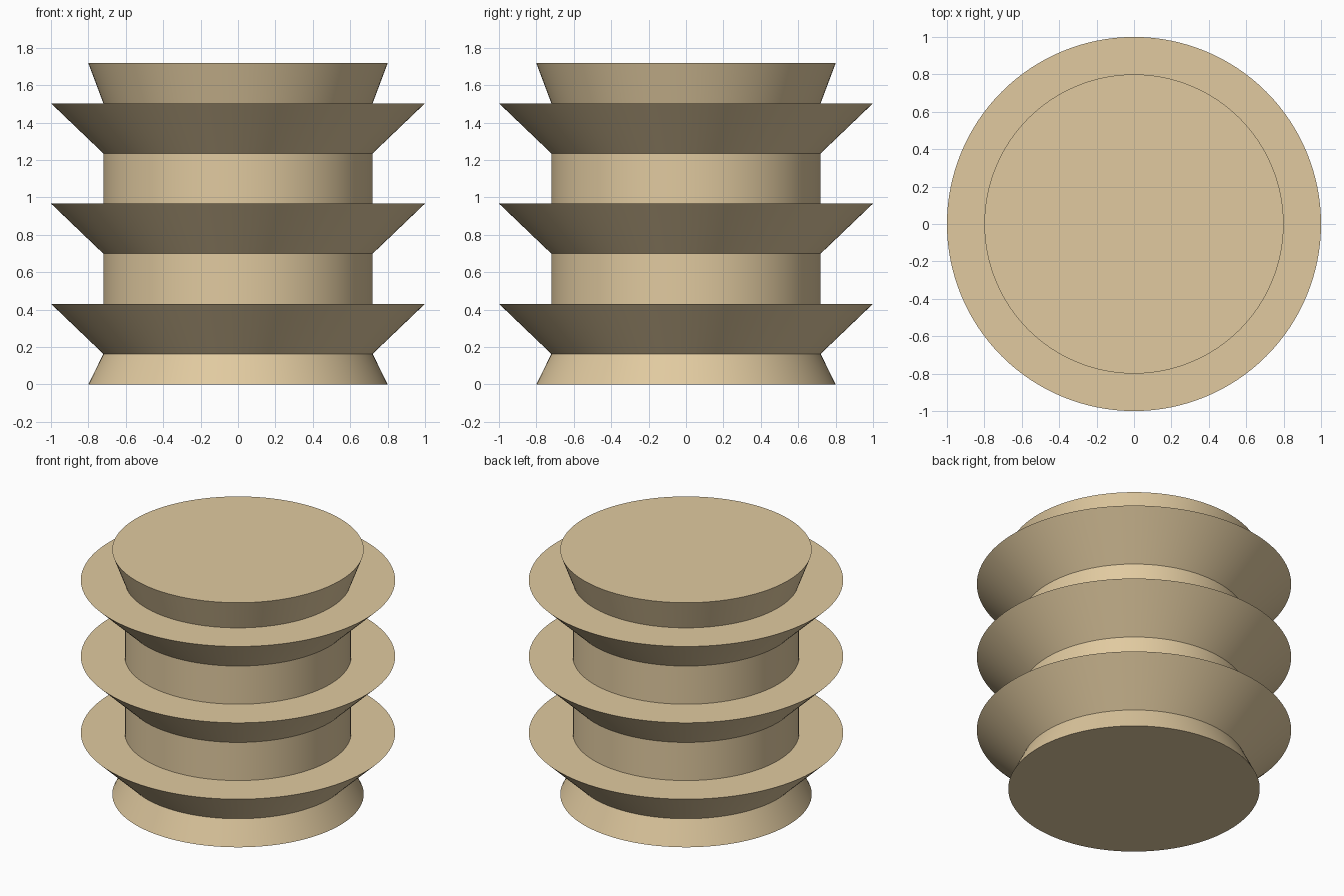
import bpy, bmesh, math

if "Cube" in bpy.data.objects:
    bpy.data.objects.remove(bpy.data.objects["Cube"])

SIDES = 128
CORE_R, RIM_R, END_R = 0.72, 1.0, 0.8

# Half profile (radius, height): flared foot, three bevelled flanges, flared top
profile = [(END_R, 0.0)]
for i in range(3):
    z = 0.163 + i * 0.536
    profile += [(CORE_R, z), (RIM_R, z + 0.268), (CORE_R, z + 0.268)]
profile.append((END_R, 1.717))

# Revolve the profile into a closed solid
bm = bmesh.new()
rings = []
for r, z in profile:
    rings.append([bm.verts.new((r * math.cos(2 * math.pi * k / SIDES),
                                r * math.sin(2 * math.pi * k / SIDES), z))
                  for k in range(SIDES)])
for low, high in zip(rings, rings[1:]):
    for k in range(SIDES):
        n = (k + 1) % SIDES
        bm.faces.new((low[k], low[n], high[n], high[k]))

# End caps
bm.faces.new(rings[0][::-1])
bm.faces.new(rings[-1])
bmesh.ops.recalc_face_normals(bm, faces=bm.faces)

mesh = bpy.data.meshes.new("ribbed_insulator")
bm.to_mesh(mesh)
bm.free()
body = bpy.data.objects.new("ribbed_insulator", mesh)
bpy.context.collection.objects.link(body)

# Tan finish
tan = bpy.data.materials.new("tan")
tan.diffuse_color = (0.75, 0.59, 0.35, 1.0)
tan.use_nodes = True
tan.node_tree.nodes["Principled BSDF"].inputs["Base Color"].default_value = tan.diffuse_color
mesh.materials.append(tan)

# Smooth round walls, crisp rims
bpy.context.view_layer.objects.active = body
body.select_set(True)
bpy.ops.object.shade_smooth_by_angle(angle=math.radians(20))
